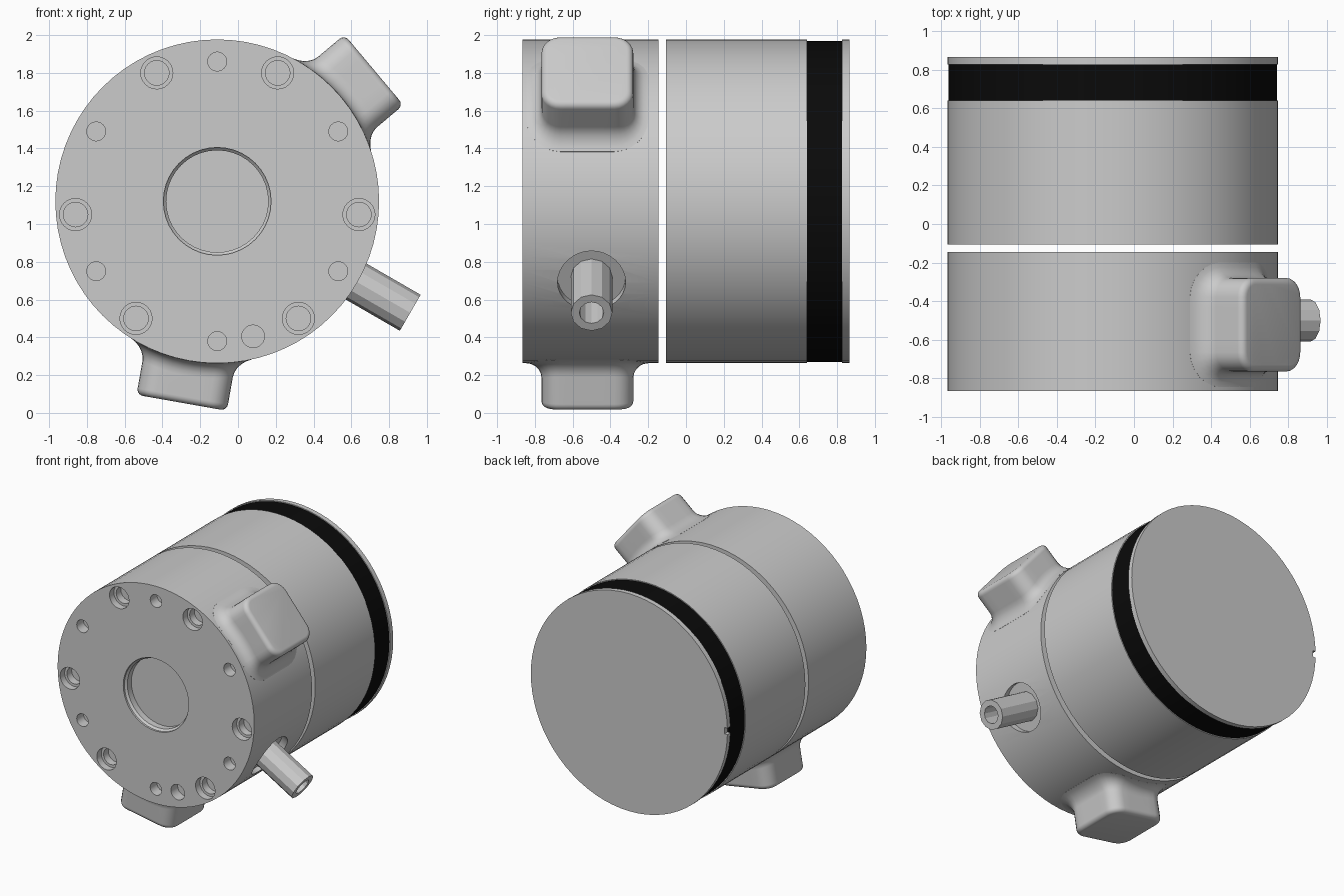
import bpy, bmesh
from math import sin, cos, pi, radians, sqrt
from mathutils import Matrix, Vector

if "Cube" in bpy.data.objects:
    bpy.data.objects.remove(bpy.data.objects["Cube"])

CX, CZ, R = -0.11, 1.12, 0.857          # housing axis and radius
AXIS = Matrix.Rotation(-pi / 2, 4, 'X')  # local z -> +y


def along_y(x=CX, z=CZ):
    return Matrix.Translation((x, 0, z)) @ AXIS


def radial(deg, y=0):
    """Local z points outward from the housing axis at the given angle."""
    return Matrix.Translation((CX, y, CZ)) @ Matrix.Rotation(radians(90 - deg), 4, 'Y')


def loft(bm, rings, mat):
    """Skin a stack of equal-length point loops and cap both ends."""
    vs = [[bm.verts.new(mat @ Vector(p)) for p in ring] for ring in rings]
    n = len(vs[0])
    for a, b in zip(vs, vs[1:]):
        for i in range(n):
            j = (i + 1) % n
            bm.faces.new((a[i], a[j], b[j], b[i]))
    bm.faces.new(vs[0][::-1])
    bm.faces.new(vs[-1])


def lathe(bm, profile, mat, segs=24):
    loft(bm, [[(r * cos(2 * pi * i / segs), r * sin(2 * pi * i / segs), h)
               for i in range(segs)] for r, h in profile], mat)


def finish(bm, name):
    bmesh.ops.recalc_face_normals(bm, faces=bm.faces)
    me = bpy.data.meshes.new(name)
    bm.to_mesh(me)
    bm.free()
    ob = bpy.data.objects.new(name, me)
    bpy.context.collection.objects.link(ob)
    return ob


def activate(ob):
    bpy.ops.object.select_all(action='DESELECT')
    ob.select_set(True)
    bpy.context.view_layer.objects.active = ob


def smooth(ob):
    activate(ob)
    bpy.ops.object.shade_smooth_by_angle(angle=radians(28))


def turned(name, profile, mat, segs=72):
    bm = bmesh.new()
    lathe(bm, profile, mat, segs)
    return finish(bm, name)


def cut(ob, cutter):
    mod = ob.modifiers.new("cut", 'BOOLEAN')
    mod.operation, mod.solver, mod.object = 'DIFFERENCE', 'EXACT', cutter
    activate(ob)
    bpy.ops.object.modifier_apply(modifier=mod.name)
    bpy.data.objects.remove(cutter)


# Front housing
front = turned("front_housing", [(R, -0.865), (R, -0.145)], along_y())

# Holes in the front face and the flat seat around the pipe
bm = bmesh.new()
lathe(bm, [(0.285, -0.9), (0.285, -0.85), (0.27, -0.835), (0.27, -0.785)], along_y(), 40)
for x, z in ((0.32, 0.68), (0.75, -0.07), (0.43, -0.62)):
    for s in (-1, 1):
        lathe(bm, [(0.085, -0.9), (0.085, -0.81), (0.065, -0.81), (0.065, -0.75)],
              along_y(CX + s * x, CZ + z))
for k in range(6):
    a = radians(90 + 60 * k)
    lathe(bm, [(0.05, -0.9), (0.05, -0.78)], along_y(CX + 0.74 * cos(a), CZ + 0.74 * sin(a)))
lathe(bm, [(0.06, -0.9), (0.06, -0.78)], along_y(0.08, 0.405))
lathe(bm, [(0.18, 0.80), (0.18, 1.0)], radial(-30, -0.5), 32)
cut(front, finish(bm, "hole_cutter"))
smooth(front)

# Rear housing
smooth(turned("rear_housing", [(R, -0.105), (R, 0.64)], along_y()))

# Black band
band = turned("black_band", [(0.85, 0.64), (0.85, 0.827)], along_y())
black = bpy.data.materials.new("black")
black.diffuse_color = (0.003, 0.003, 0.003, 1)
black.use_nodes = True
black.node_tree.nodes["Principled BSDF"].inputs["Base Color"].default_value = black.diffuse_color
band.data.materials.append(black)
smooth(band)

# Rear cover with a small edge notch
cover = turned("rear_cover", [(R, 0.827), (R, 0.865)], along_y())
bm = bmesh.new()
bmesh.ops.create_cube(bm, size=1, matrix=Matrix.Translation((CX - R, 0.85, CZ))
                      @ Matrix.Diagonal((0.05, 0.1, 0.05, 1)))
cut(cover, finish(bm, "notch_cutter"))
smooth(cover)

# Outlet pipe
turned("outlet_pipe", [(0.11, 0.78), (0.11, 1.18), (0.065, 1.18), (0.065, 0.9)],
       radial(-30, -0.5), 12)


# Rounded side bosses flaring into the housing
def outline(d, half=0.243, corner=0.1, arc=6, side=5):
    """Rounded square, offset outward by d, with subdivided sides."""
    c, r, pts = half - corner, corner + d, []
    for q in range(4):
        rot = Matrix.Rotation(q * pi / 2, 2)
        for i in range(arc + 1):
            a = pi / 2 * i / arc
            pts.append(rot @ Vector((c + r * cos(a), c + r * sin(a))))
        for i in range(1, side):
            pts.append(rot @ Vector((c - 2 * c * i / side, c + r)))
    return pts


def boss(name, deg, top=1.083, flare=0.08, edge=0.035, steps=5):
    rings = []
    quarter = [pi / 2 * i / steps for i in range(steps + 1)]
    for d, rise in [(flare, -0.02)] + [(flare * (1 - sin(a)), flare * (1 - cos(a)))
                                       for a in quarter]:
        rings.append([(p.x, p.y, sqrt(R * R - p.x ** 2) + rise) for p in outline(d)])
    for a in quarter:
        rings.append([(p.x, p.y, top - edge + edge * sin(a))
                      for p in outline(-edge * (1 - cos(a)))])
    bm = bmesh.new()
    loft(bm, rings, radial(deg, -0.522))
    smooth(finish(bm, name))


boss("upper_boss", 40)
boss("lower_boss", 260)
